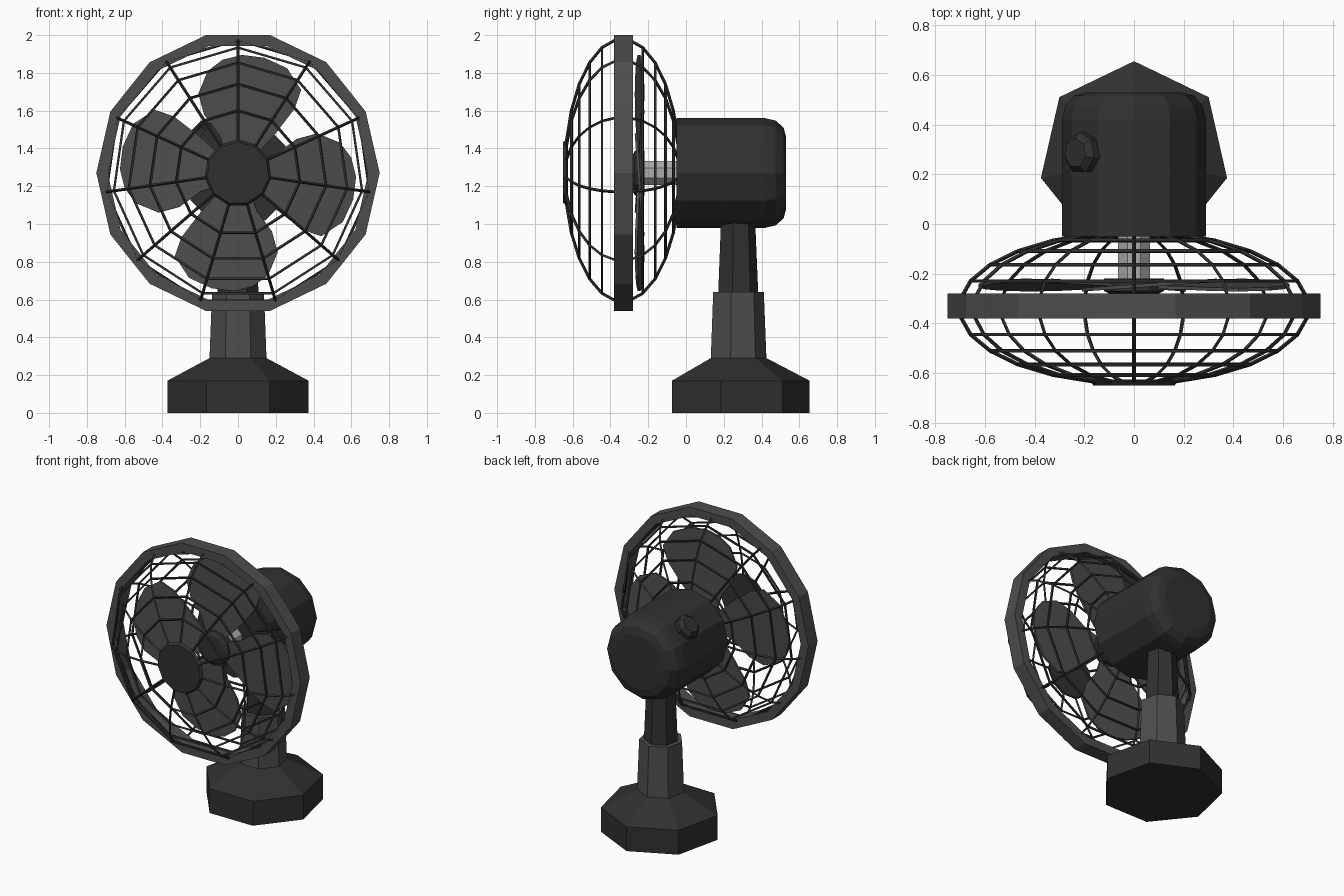
import bpy, bmesh, math
from mathutils import Matrix

if "Cube" in bpy.data.objects:
    bpy.data.objects.remove(bpy.data.objects["Cube"])

AXIS_Z = 1.27                      # height of the fan axis
# local x,y -> front-view x,z ; local z -> towards the front (-y)
FAN = Matrix.Translation((0, 0, AXIS_Z)) @ Matrix.Rotation(math.pi / 2, 4, 'X')


def material(name, v):
    m = bpy.data.materials.new(name)
    m.diffuse_color = (v, v, v, 1)
    m.use_nodes = True
    m.node_tree.nodes["Principled BSDF"].inputs["Base Color"].default_value = m.diffuse_color
    return m


DARK = material("dark_plastic", 0.03)
MID = material("grey_plastic", 0.075)
METAL = material("light_metal", 0.4)


def finish(name, bm, matrix, mat):
    bmesh.ops.recalc_face_normals(bm, faces=bm.faces)
    me = bpy.data.meshes.new(name)
    bm.to_mesh(me)
    bm.free()
    me.transform(matrix)
    me.materials.append(mat)
    ob = bpy.data.objects.new(name, me)
    bpy.context.collection.objects.link(ob)
    return ob


def lathe(name, profile, sides, matrix, mat, phase=90, mode="caps"):
    """Revolve (radius, height) points; mode is caps, ring (closed section) or open."""
    bm = bmesh.new()
    loops = []
    for r, h in profile:
        angles = [math.radians(phase) + i * math.tau / sides for i in range(sides)]
        loops.append([bm.verts.new((r * math.cos(a), r * math.sin(a), h)) for a in angles])
    pairs = list(zip(loops, loops[1:]))
    if mode == "ring":
        pairs.append((loops[-1], loops[0]))
    for a, b in pairs:
        for i in range(sides):
            j = (i + 1) % sides
            bm.faces.new((a[i], a[j], b[j], b[i]))
    if mode == "caps":
        bm.faces.new(loops[0])
        bm.faces.new(loops[-1])
    return finish(name, bm, matrix, mat)


# seven-sided foot and stepped neck
STAND = Matrix.Translation((0, 0.271, 0))
lathe("base", [(0.384, 0), (0.384, 0.17), (0.155, 0.29)], 7, STAND, DARK)
lathe("lower_neck", [(0.155, 0.285), (0.141, 0.64)], 7, STAND, MID)
lathe("upper_neck", [(0.112, 0.62), (0.095, 1.02)], 7, STAND, DARK)

# motor housing with rounded back
lathe("motor_housing", [(0.29, 0.05), (0.29, -0.42), (0.277, -0.475),
                        (0.24, -0.517), (0.19, -0.53)], 12, FAN, DARK)

# control knob on the upper left of the housing
knob = (Matrix.Translation((0, 0.285, AXIS_Z)) @ Matrix.Rotation(math.radians(-45), 4, 'Y'))
lathe("knob", [(0.085, 0.26), (0.085, 0.31), (0.06, 0.335)], 7, knob, DARK)

# drive shaft and blade hub
lathe("shaft", [(0.07, 0.03), (0.07, 0.25)], 8, FAN, METAL, 22.5)
lathe("blade_hub", [(0.12, 0.22), (0.12, 0.27), (0.09, 0.285)], 12, FAN, DARK)

# four pitched blades
outline = [(-0.06, 0.08), (-0.10, 0.20), (-0.18, 0.31), (-0.21, 0.42), (-0.16, 0.54),
           (-0.08, 0.60), (0.02, 0.625), (0.14, 0.61), (0.26, 0.555), (0.335, 0.44),
           (0.30, 0.34), (0.20, 0.21), (0.08, 0.08)]
for k in range(4):
    bm = bmesh.new()
    bm.faces.new([bm.verts.new((x, y, 0)) for x, y in outline])
    place = (FAN @ Matrix.Translation((0, 0, 0.25))
             @ Matrix.Rotation(k * math.pi / 2, 4, 'Z') @ Matrix.Rotation(0.07, 4, 'Y'))
    blade = finish(f"blade_{k + 1}", bm, place, MID)
    solid = blade.modifiers.new("thickness", 'SOLIDIFY')
    solid.thickness, solid.offset = 0.014, 0

# wire guard: flattened sphere of 11 spokes and 12 hoops
STEP = math.pi / 13
guard = [(0.71 * math.sin(i * STEP), 0.337 + 0.305 * math.cos(i * STEP)) for i in range(1, 13)]
cage = lathe("wire_guard", guard, 11, FAN, DARK, mode="open")
wire = cage.modifiers.new("wires", 'WIREFRAME')
wire.thickness, wire.offset = 0.016, 0
wire.use_even_offset = True
wire.use_boundary = True

# front badge disc and outer rim
lathe("guard_disc", [(0.172, 0.625), (0.172, 0.64), (0.165, 0.65)], 11, FAN, DARK)
lathe("guard_rim", [(0.75, 0.28), (0.75, 0.38), (0.69, 0.38), (0.69, 0.28)],
      14, FAN, MID, phase=0, mode="ring")
